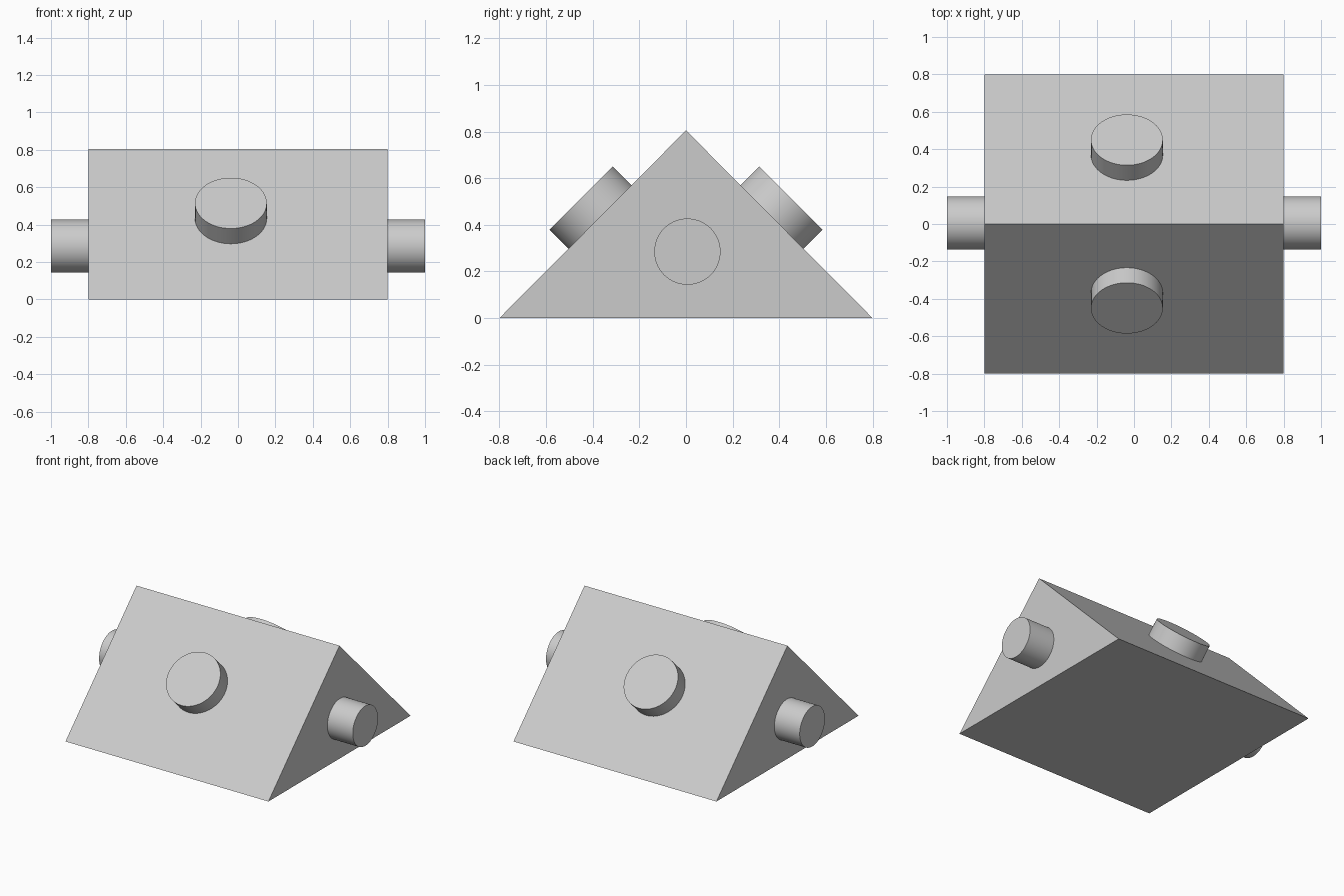
import bpy
import bmesh
import math
from mathutils import Vector

cube = bpy.data.objects.get("Cube")
if cube:
    bpy.data.objects.remove(cube, do_unlink=True)

HALF = 0.8       # half length and half depth of the wedge
RIDGE = 0.805    # ridge height

grey = bpy.data.materials.new("light grey")
grey.use_nodes = True
grey.diffuse_color = (0.6, 0.6, 0.6, 1)
grey.node_tree.nodes["Principled BSDF"].inputs["Base Color"].default_value = (0.6, 0.6, 0.6, 1)


def peg(name, start, end, radius):
    """Smooth-sided cylinder running from start to end."""
    start, end = Vector(start), Vector(end)
    axis = end - start
    bpy.ops.mesh.primitive_cylinder_add(
        vertices=64, radius=radius, depth=axis.length, location=(start + end) / 2,
        rotation=axis.to_track_quat('Z', 'Y').to_euler())
    obj = bpy.context.object
    obj.name = name
    obj.data.materials.append(grey)
    bpy.ops.object.shade_smooth_by_angle(angle=math.radians(30))


# Triangular prism body, extruded along x
bm = bmesh.new()
profile = [(-HALF, 0), (HALF, 0), (0, RIDGE)]
end_face = bm.faces.new([bm.verts.new((-HALF, y, z)) for y, z in profile])
side = bmesh.ops.extrude_face_region(bm, geom=[end_face])["geom"]
bmesh.ops.translate(bm, vec=(2 * HALF, 0, 0),
                    verts=[v for v in side if isinstance(v, bmesh.types.BMVert)])
bmesh.ops.recalc_face_normals(bm, faces=bm.faces)
mesh = bpy.data.meshes.new("wedge_body")
bm.to_mesh(mesh)
bm.free()
mesh.materials.append(grey)
body = bpy.data.objects.new("wedge_body", mesh)
bpy.context.collection.objects.link(body)

# Axle pegs on the triangular ends
for name, s in (("left_axle", 1), ("right_axle", -1)):
    peg(name, (s * 0.78, 0.006, 0.285), (s, 0.006, 0.285), 0.142)

# Round buttons standing square on both slopes
for name, s in (("back_button", 1), ("front_button", -1)):
    peg(name, (-0.038, s * 0.355, 0.42), (-0.038, s * 0.45, 0.515), 0.192)
